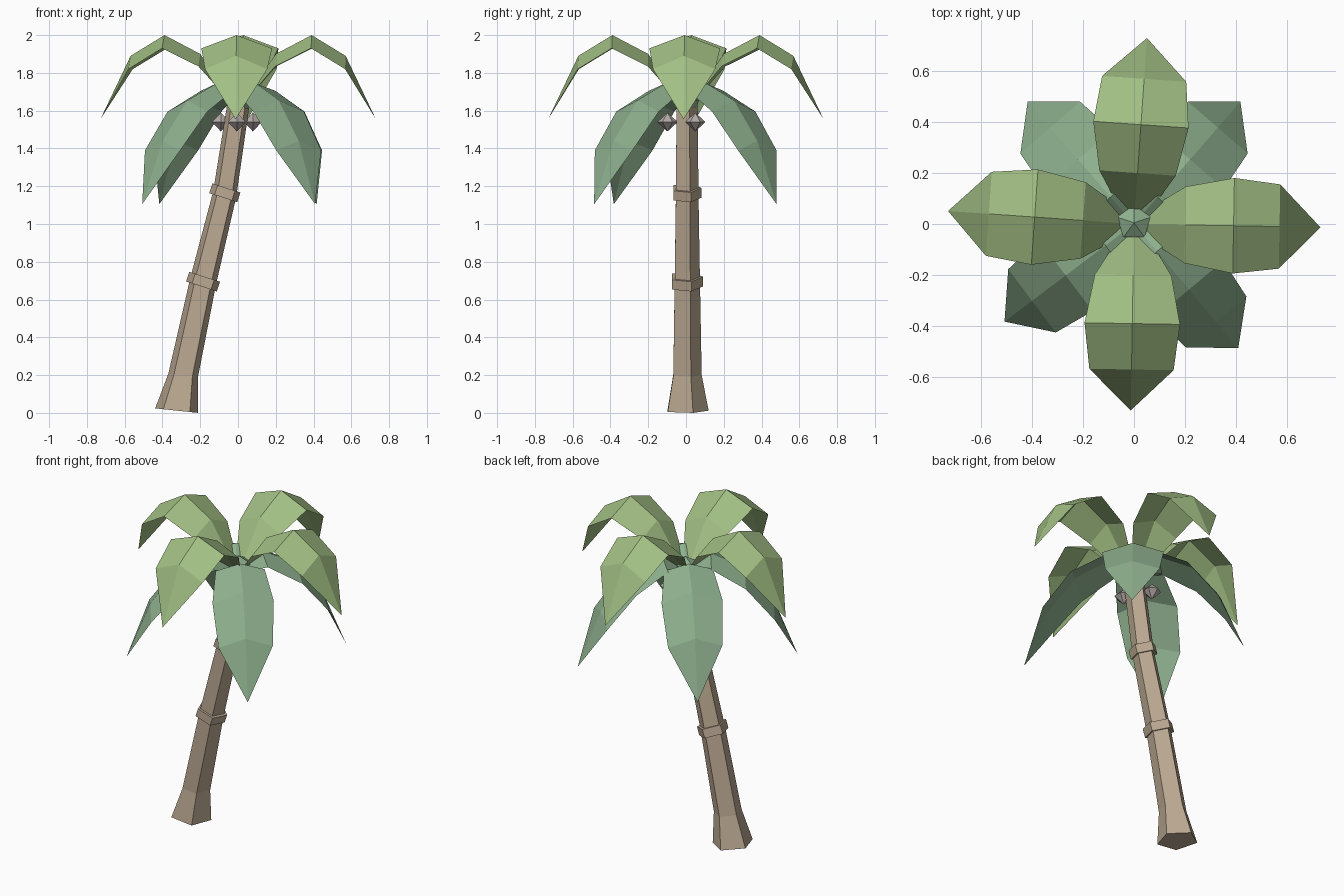
import bpy, bmesh
from math import sin, cos, pi, radians
from mathutils import Matrix, Vector

if "Cube" in bpy.data.objects:
    bpy.data.objects.remove(bpy.data.objects["Cube"])


def material(name, rgb):
    m = bpy.data.materials.new(name)
    m.use_nodes = True
    m.diffuse_color = (*rgb, 1)
    bsdf = m.node_tree.nodes["Principled BSDF"]
    bsdf.inputs["Base Color"].default_value = (*rgb, 1)
    bsdf.inputs["Roughness"].default_value = 0.9
    return m


bark = material("bark_brown", (0.50, 0.40, 0.29))
light_leaf = material("light_leaf_green", (0.36, 0.52, 0.23))
dark_leaf = material("dark_leaf_green", (0.27, 0.43, 0.27))
nut_grey = material("nut_grey", (0.45, 0.40, 0.39))


def finish(name, bm, mat, recalc=True):
    if recalc:
        bmesh.ops.remove_doubles(bm, verts=bm.verts, dist=0.0005)
        bmesh.ops.recalc_face_normals(bm, faces=bm.faces)
    mesh = bpy.data.meshes.new(name)
    bm.to_mesh(mesh)
    bm.free()
    mesh.materials.append(mat)
    ob = bpy.data.objects.new(name, mesh)
    bpy.context.scene.collection.objects.link(ob)
    return ob


def tube(name, rings, mat, sides=5):
    """Skin polygon rings given as (centre, radius, tilt in degrees)."""
    bm = bmesh.new()
    loops = []
    for centre, radius, tilt in rings:
        rot = Matrix.Rotation(radians(tilt), 3, "Y")
        loop = []
        for i in range(sides):
            a = pi / 2 + 2 * pi * i / sides
            p = rot @ Vector((radius * cos(a), radius * sin(a), 0))
            loop.append(bm.verts.new(p + Vector(centre)))
        loops.append(loop)
    for lo, hi in zip(loops, loops[1:]):
        for i in range(sides):
            j = (i + 1) % sides
            bm.faces.new((lo[i], lo[j], hi[j], hi[i]))
    for loop, (_, radius, _) in ((loops[0], rings[0]), (loops[-1], rings[-1])):
        if radius > 0.001:
            bm.faces.new(loop)
    return finish(name, bm, mat)


def frond(name, stations, angle, mat):
    """Folded leaf: stations are (reach, rib height, half width, edge drop)."""
    bm = bmesh.new()
    rows = []
    for r, z, w, drop in stations:
        rows.append([bm.verts.new(p) for p in
                     ((r, w, z - drop), (r, 0, z), (r, -w, z - drop))])
    tip_row = rows[-1]
    for a, b in zip(rows, rows[1:]):
        for k in (0, 1):
            if b is tip_row:
                bm.faces.new((a[k], a[k + 1], b[1]))
            else:
                bm.faces.new((a[k], a[k + 1], b[k + 1], b[k]))
    for v in (tip_row[0], tip_row[2]):
        bm.verts.remove(v)
    bmesh.ops.recalc_face_normals(bm, faces=bm.faces)
    if sum(f.normal.z for f in bm.faces) < 0:
        bmesh.ops.reverse_faces(bm, faces=bm.faces)
    bmesh.ops.rotate(bm, verts=bm.verts, cent=(0, 0, 0),
                     matrix=Matrix.Rotation(radians(angle), 3, "Z"))
    return finish(name, bm, mat, recalc=False)


# Leaning five-sided trunk with a flared foot
tube("trunk", [((-0.325, 0, 0.012), 0.12, 6),
               ((-0.29, 0, 0.2), 0.083, 6),
               ((-0.185, 0, 0.695), 0.074, 13),
               ((-0.07, 0, 1.16), 0.066, 13),
               ((0.0, 0, 1.62), 0.062, 8)], bark)

# Bark collars
for name, x, z, r in (("lower_collar", -0.185, 0.695, 0.09),
                      ("upper_collar", -0.07, 1.165, 0.082)):
    step = Vector((sin(radians(18)), 0, cos(radians(18)))) * 0.027
    mid = Vector((x, 0, z))
    tube(name, [(mid - step, r, 18), (mid + step, r, 18)], bark)

# Crown bud joining the fronds
tube("crown_bud", [((0, 0, 1.60), 0.055, 0), ((0, 0.005, 1.69), 0.07, 0),
                   ((0, 0.005, 1.73), 0, 0)], dark_leaf)

# Upper arching fronds
upper = [(0.04, 1.67, 0.05, 0.02), (0.2, 1.90, 0.15, 0.065),
         (0.39, 2.0, 0.187, 0.07), (0.57, 1.89, 0.165, 0.07),
         (0.73, 1.555, 0, 0)]
for side, angle in (("left", -1), ("back", 86), ("right", 176), ("front", 269)):
    frond("upper_frond_" + side, upper, angle, light_leaf)

# Lower drooping fronds
lower = [(0.03, 1.67, 0.05, 0.02), (0.14, 1.745, 0.14, 0.04),
         (0.335, 1.655, 0.175, 0.06), (0.5, 1.44, 0.155, 0.05),
         (0.635, 1.105, 0, 0)]
for side, angle in (("back_left", 49), ("back_right", 131),
                    ("front_right", 217), ("front_left", 310)):
    frond("lower_frond_" + side, lower, angle, dark_leaf)

# Faceted nuts under the crown
for i in range(3):
    a = radians(-90 + 120 * i)
    x, y = 0.098 * cos(a) - 0.006, 0.098 * sin(a)
    tube("nut_%d" % (i + 1), [((x, y, 1.49), 0, 0), ((x, y, 1.54), 0.054, 0),
                              ((x, y, 1.59), 0, 0)], nut_grey, sides=6)
